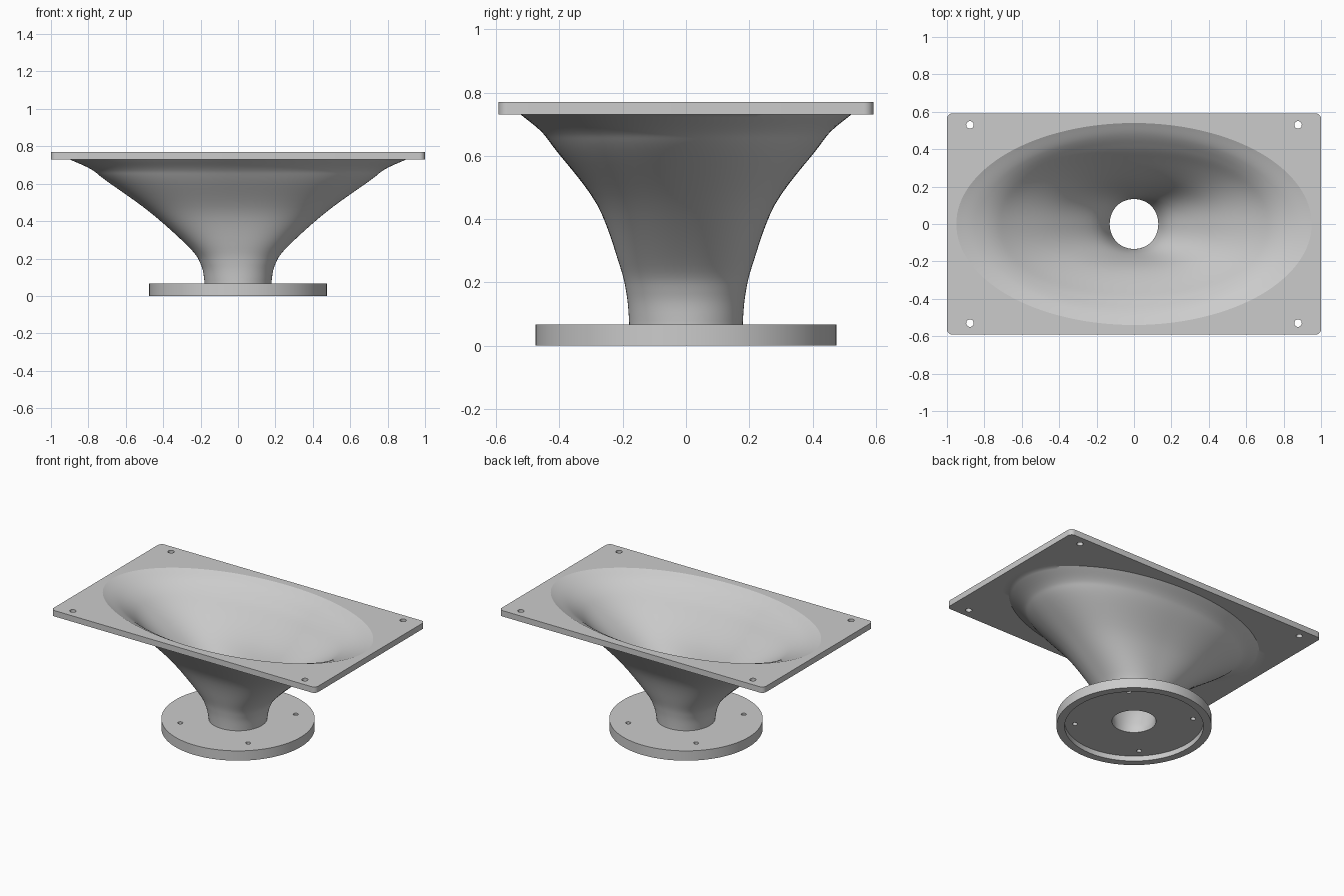
import bpy, bmesh, math
from mathutils import Vector

cube = bpy.data.objects.get("Cube")
if cube:
    bpy.data.objects.remove(cube, do_unlink=True)

GREY = (0.6, 0.6, 0.6, 1)
grey = bpy.data.materials.new("light grey")
grey.use_nodes = True
grey.diffuse_color = GREY
grey.node_tree.nodes["Principled BSDF"].inputs["Base Color"].default_value = GREY

SIDES = 128


def add_object(name, bm):
    """Weld, shade and link a finished part."""
    bmesh.ops.remove_doubles(bm, verts=bm.verts, dist=1e-5)
    bmesh.ops.recalc_face_normals(bm, faces=bm.faces)
    mesh = bpy.data.meshes.new(name)
    bm.to_mesh(mesh)
    bm.free()
    mesh.materials.append(grey)
    mesh.shade_smooth()
    mesh.set_sharp_from_angle(angle=math.radians(30))
    obj = bpy.data.objects.new(name, mesh)
    bpy.context.collection.objects.link(obj)


def oval(a, b, n=SIDES, x=0, y=0, power=2):
    """Points of an ellipse, or of a squarer oval for power above 2."""
    pts = []
    for i in range(n):
        t = math.tau * i / n
        c, s = math.cos(t), math.sin(t)
        r = (abs(c) ** power + abs(s) ** power) ** (-1 / power)
        pts.append((x + a * r * c, y + b * r * s))
    return pts


def rounded_rect(hx, hy, r, steps=6):
    pts = []
    corners = ((1, 1), (-1, 1), (-1, -1), (1, -1))
    for q, (sx, sy) in enumerate(corners):
        for i in range(steps + 1):
            t = math.pi / 2 * (q + i / steps)
            pts.append((sx * (hx - r) + r * math.cos(t),
                        sy * (hy - r) + r * math.sin(t)))
    return pts


def slab(name, outlines, z0, z1):
    """Extrude a flat outline; the outlines inside it become holes."""
    curve = bpy.data.curves.new(name, "CURVE")
    curve.dimensions = "2D"
    curve.fill_mode = "BOTH"
    curve.extrude = (z1 - z0) / 2
    for pts in outlines:
        spline = curve.splines.new("POLY")
        spline.points.add(len(pts) - 1)
        for p, (x, y) in zip(spline.points, pts):
            p.co = (x, y, 0, 1)
        spline.use_cyclic_u = True
    temp = bpy.data.objects.new(name + " outline", curve)
    mesh = temp.to_mesh()
    bm = bmesh.new()
    bm.from_mesh(mesh)
    temp.to_mesh_clear()
    bpy.data.objects.remove(temp)
    bpy.data.curves.remove(curve)
    bmesh.ops.translate(bm, verts=bm.verts, vec=(0, 0, (z0 + z1) / 2))
    add_object(name, bm)


def smooth_path(points, steps=6):
    """Catmull-Rom curve through (z, half width, half depth) points."""
    p = [Vector(v) for v in points]
    p = [p[0]] + p + [2 * p[-1] - p[-2]]
    path = []
    for a, b, c, d in zip(p, p[1:], p[2:], p[3:]):
        for i in range(steps):
            t = i / steps
            path.append(0.5 * (2 * b + (c - a) * t
                               + (2 * a - 5 * b + 4 * c - d) * t ** 2
                               + (3 * b - a - 3 * c + d) * t ** 3))
    return path + [p[-2]]


# Heights and sizes shared by the parts
RECESS, BASE_TOP = 0.035, 0.067
PLATE_LOW, PLATE_TOP = 0.73, 0.77
MOUTH = (0.95, 0.54)
NECK = 0.18

# Horn: outer wall, rim and inner wall as one closed loft
outer = smooth_path([(RECESS, NECK, NECK), (0.08, NECK, NECK), (0.164, 0.197, 0.188),
                     (0.255, 0.257, 0.21), (0.447, 0.47, 0.282), (0.62, 0.71, 0.413),
                     (0.677, 0.785, 0.458), (PLATE_LOW, 0.9, 0.522)])
inner = smooth_path([(RECESS, 0.135, 0.135), (0.1, 0.135, 0.135), (0.255, 0.205, 0.16),
                     (0.447, 0.415, 0.235), (0.62, 0.655, 0.365), (0.69, 0.755, 0.43),
                     (0.735, 0.85, 0.482), (PLATE_TOP, *MOUTH)])
bm = bmesh.new()
rings = []
for z, a, b in outer + [(PLATE_LOW, *MOUTH)] + inner[::-1]:
    t = min((z - RECESS) / (PLATE_LOW - RECESS), 1)
    power = 2 + 0.5 * math.sin(math.pi * t)
    rings.append([bm.verts.new((x, y, z)) for x, y in oval(a, b, power=power)])
for low, high in zip(rings, rings[1:] + rings[:1]):
    for i in range(SIDES):
        j = (i + 1) % SIDES
        bm.faces.new((low[i], low[j], high[j], high[i]))
add_object("horn", bm)

# Mouth plate with four corner screw holes
signs = [(sx, sy) for sx in (-1, 1) for sy in (-1, 1)]
plate_holes = [oval(0.02, 0.02, 24, sx * 0.877, sy * 0.53) for sx, sy in signs]
slab("mouth_plate", [rounded_rect(1, 0.592, 0.03), oval(*MOUTH)] + plate_holes,
     PLATE_LOW, PLATE_TOP)

# Round mounting flange with four bolt holes, and the rim around its recess
bolt_holes = [oval(0.016, 0.016, 24, sx * 0.257, sy * 0.257) for sx, sy in signs]
slab("mounting_flange", [oval(0.475, 0.475), oval(NECK, NECK)] + bolt_holes,
     RECESS, BASE_TOP)
slab("flange_rim", [oval(0.475, 0.475), oval(0.425, 0.425)], 0, RECESS)
